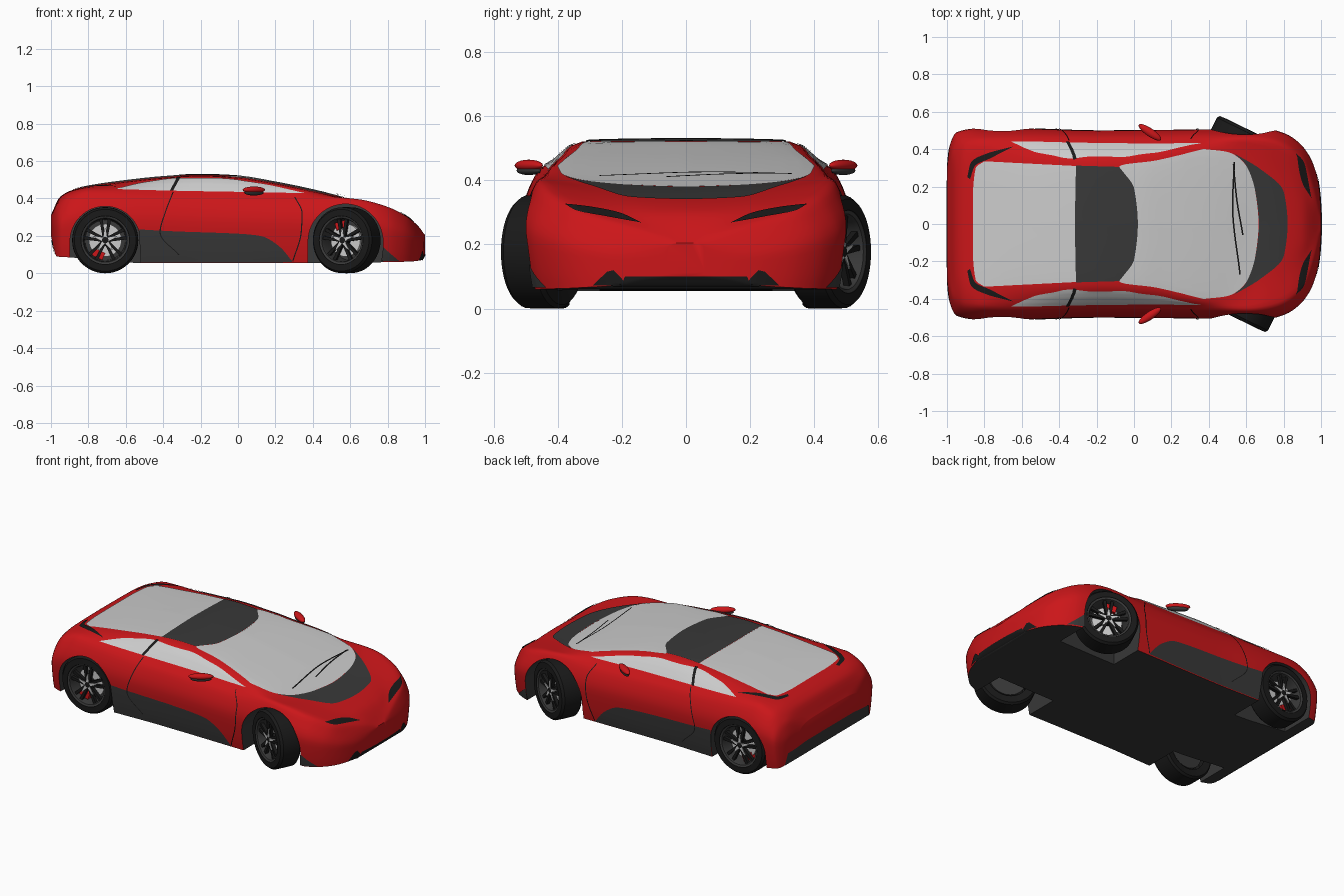
import bpy, bmesh
from math import sin, cos, pi, radians
from mathutils import Vector, Matrix
from mathutils.bvhtree import BVHTree

if "Cube" in bpy.data.objects:
    bpy.data.objects.remove(bpy.data.objects["Cube"])


def material(name, col):
    m = bpy.data.materials.new(name)
    m.diffuse_color = (*col, 1)
    m.use_nodes = True
    m.node_tree.nodes["Principled BSDF"].inputs["Base Color"].default_value = m.diffuse_color
    return m


RED = material("red_paint", (0.6, 0.008, 0.01))
DARK = material("dark_trim", (0.04, 0.04, 0.04))
BLACK = material("black_rubber", (0.01, 0.01, 0.01))


def make(name, verts, faces, *mats):
    me = bpy.data.meshes.new(name)
    me.from_pydata([tuple(v) for v in verts], [], faces)
    for m in mats:
        if m:
            me.materials.append(m)
    ob = bpy.data.objects.new(name, me)
    bpy.context.collection.objects.link(ob)
    return ob


def grid_faces(rows, cols, wrap=False):
    return [(i * cols + j, i * cols + (j + 1) % cols, (i + 1) * cols + (j + 1) % cols, (i + 1) * cols + j)
            for i in range(rows - 1) for j in range(cols if wrap else cols - 1)]


def pchip(xs, ys):
    # smooth curve through keys, without overshoot
    d = [(ys[i + 1] - ys[i]) / (xs[i + 1] - xs[i]) for i in range(len(xs) - 1)]
    m = [d[0]] + [0 if a * b <= 0 else 2 * a * b / (a + b) for a, b in zip(d, d[1:])] + [d[-1]]

    def f(x):
        i = sum(x >= k for k in xs[1:-1])
        h = xs[i + 1] - xs[i]
        t = (x - xs[i]) / h
        return ((1 + 2 * t) * (1 - t) ** 2 * ys[i] + t * (1 - t) ** 2 * h * m[i]
                + t * t * (3 - 2 * t) * ys[i + 1] + t * t * (t - 1) * h * m[i + 1])
    return f


def rail(*keys):
    return pchip([k[0] for k in keys], [k[1] for k in keys])


# Body rails along x: width, floor, shoulder, roof rail, centre line
width = rail((-1, .3), (-.985, .42), (-.95, .49), (-.85, .51), (-.6, .51), (-.2, .5), (.3, .505), (.7, .51),
             (.8, .487), (.88, .437), (.94, .36), (.98, .25), (.995, .15), (1, .06))
floor_z = rail((-1, .2), (-.97, .09), (-.9, .085), (-.5, .055), (.4, .055), (.9, .062), (.98, .07), (1, .1))
sh_y = rail((-1, .25), (-.97, .37), (-.9, .42), (-.6, .44), (0, .435), (.4, .445), (.6, .45), (.75, .425),
            (.9, .33), (1, .05))
sh_z = rail((-1, .3), (-.97, .365), (-.9, .42), (-.8, .45), (-.6, .445), (-.3, .432), (0, .425), (.3, .413),
            (.5, .408), (.65, .395), (.8, .355), (.9, .305), (.97, .245), (1, .2))
rf_y = rail((-1, .18), (-.95, .28), (-.8, .33), (-.5, .33), (-.2, .325), (.1, .345), (.37, .395), (.55, .37),
            (.75, .27), (.9, .2), (1, .03))
rf_z = rail((-1, .31), (-.95, .405), (-.9, .437), (-.8, .462), (-.6, .487), (-.4, .508), (-.2, .52), (0, .508),
            (.2, .477), (.37, .442), (.5, .415), (.6, .395), (.7, .375), (.85, .325), (.95, .262), (1, .205))
mid_z = rail((-1, .312), (-.95, .41), (-.88, .447), (-.8, .466), (-.6, .495), (-.4, .516), (-.2, .527), (0, .519),
             (.2, .487), (.4, .446), (.55, .408), (.65, .38), (.75, .358), (.9, .305), (1, .205))


def half_section(x):
    w, zb, ys, zs = width(x), floor_z(x), sh_y(x), sh_z(x)
    h = zs - zb
    pts = [(w * .95, zb), (w * .975, zb + h * .2), (w, zb + h * .58), (w * .6 + ys * .4, zb + h * .86), (ys, zs),
           (rf_y(x), rf_z(x)), (rf_y(x) * .5, rf_z(x) * .25 + mid_z(x) * .75), (0, mid_z(x))]
    ts = list(range(len(pts)))
    fy, fz = pchip(ts, [p[0] for p in pts]), pchip(ts, [p[1] for p in pts])
    return [(0, zb)] + [(fy(k / 4), fz(k / 4)) for k in range(4 * (len(pts) - 1) + 1)]


# Body shell: closed loft, dark underside
verts, rows = [], 91
for i in range(rows):
    x = sin(pi / 2 * (2 * i / (rows - 1) - 1))
    half = half_section(x)
    ring = half + [(-y, z) for y, z in half[-2:0:-1]]
    verts += [(x, y, z) for y, z in ring]
n = len(ring)
faces = grid_faces(rows, n, True) + [tuple(range(n)), tuple(range((rows - 1) * n, rows * n))]
body = make("body", verts, faces, RED, DARK)
bm = bmesh.new()
bm.from_mesh(body.data)
bmesh.ops.recalc_face_normals(bm, faces=bm.faces)
for f in bm.faces:
    f.material_index = 1 if f.normal.z < -.8 else 0
bvh = BVHTree.FromBMesh(bm)
bm.to_mesh(body.data)
bm.free()

# Wheel arches cut out of the body
cv, cf = [], []
for cx, r in ((-.71, .188), (.575, .2)):
    for s in (1, -1):
        prof = [(cx + r, -.05)] + [(cx + r * cos(pi * k / 32), .17 + r * sin(pi * k / 32)) for k in range(33)]
        prof += [(cx - r, -.05)]
        b, m = len(cv), len(prof)
        cv += [(x, s * y, z) for y in (.27, .7) for x, z in prof]
        cf += [tuple(b + k for k in range(m)), tuple(b + m + k for k in range(m))]
        cf += [(b + k, b + (k + 1) % m, b + m + (k + 1) % m, b + m + k) for k in range(m)]
cutter = make("arch_cutter", cv, cf, RED, DARK)
cutter.hide_render = True
bm = bmesh.new()
bm.from_mesh(cutter.data)
bmesh.ops.recalc_face_normals(bm, faces=bm.faces)
for f in bm.faces:
    f.material_index = 1
bm.to_mesh(cutter.data)
bm.free()
mod = body.modifiers.new("arches", 'BOOLEAN')
mod.operation, mod.solver, mod.object = 'DIFFERENCE', 'EXACT', cutter
bpy.context.view_layer.objects.active = body
bpy.ops.object.modifier_apply(modifier=mod.name)
bpy.data.objects.remove(cutter)


def resample(pts, n):
    s = [0]
    for p, q in zip(pts, pts[1:]):
        s.append(s[-1] + (Vector(q) - Vector(p)).length)
    fs = [pchip(s, [p[c] for p in pts]) for c in (0, 1)]
    return [Vector((fs[0](s[-1] * k / n), fs[1](s[-1] * k / n))) for k in range(n + 1)]


def panel(name, a, b, view, mat, off=.004, n=40, m=10):
    # patch between two outlines, projected on the body along a view axis
    ax, sg = 'xyz'.index(view[1]), (1 if view[0] == '+' else -1)
    d = Vector((0, 0, 0))
    d[ax] = -sg
    A, B, vs = resample(a, n), resample(b, n), []
    for j in range(m + 1):
        for p, q in zip(A, B):
            o = list(p.lerp(q, j / m))
            o.insert(ax, sg * 2)
            hit = bvh.ray_cast(Vector(o), d)
            if hit[0] is None:
                o[ax] = sg * .5
                hit = bvh.find_nearest(Vector(o))
            vs.append(hit[0] + hit[1] * off)
    ob = make(name, vs, grid_faces(m + 1, n + 1), mat)
    if sum(f.normal[ax] for f in ob.data.polygons) * sg < 0:
        ob.data.flip_normals()
    return ob


def strip(name, pts, w, view, mat, off=.006):
    panel(name, pts, [(p[0] + w, p[1]) for p in pts], view, mat, off, 24, 1)


def sym(pts):
    return pts + [(x, -y) for x, y in pts[-2::-1]]


# Glass, roof and cowl seen from above
roof_front = [(-.08, -.305), (-.06, -.28), (0, -.19), (.02, 0)]
panel("windscreen", sym([(.37, -.4), (.12, -.34)] + roof_front),
      sym([(.37, -.4), (.5, -.385), (.6, -.31), (.65, -.16), (.665, 0)]), '+z', None, n=60, m=16)
panel("roof_panel", sym([(-.31, -.312), (-.315, 0)]), sym(roof_front), '+z', DARK, .005)
panel("rear_window", sym([(-.31, -.31), (-.315, 0)]), sym([(-.8, -.335), (-.845, -.3), (-.86, -.15), (-.86, 0)]),
      '+z', None, m=16)
panel("cowl", sym([(.53, -.38), (.6, -.312), (.65, -.162), (.667, 0)]),
      sym([(.53, -.38), (.68, -.29), (.8, -.17), (.82, 0)]), '+z', DARK)
strip("wiper_long", [(.53, .33), (.52, .1), (.56, -.27)], .008, '+z', BLACK, .012)
strip("wiper_short", [(.525, .32), (.54, .15), (.575, -.06)], .008, '+z', BLACK, .012)

# Front lip and rear diffuser
panel("front_lip", [(-.2, .072), (.2, .072)], [(-.19, .1), (.19, .1)], '+x', BLACK)
panel("rear_diffuser", [(-.42, .095), (.42, .095)], [(-.4, .17), (-.2, .19), (.2, .19), (.4, .17)], '-x', DARK)

for s, side in ((1, 'left'), (-1, 'right')):
    v = '+y' if s > 0 else '-y'
    panel("side_window_" + side, [(-.66, .447), (-.35, .439), (0, .433), (.36, .426)],
          [(-.66, .447), (-.5, .484), (-.3, .507), (-.1, .505), (.1, .481), (.36, .426)], v, None)
    strip("door_pillar_" + side, [(-.365, .437), (-.325, .509)], .018, v, BLACK, .007)
    panel("side_skirt_" + side, [(-.52, .058), (-.1, .058), (.29, .06)],
          [(-.53, .235), (-.35, .225), (0, .212), (.12, .2), (.22, .145), (.29, .065)], v, DARK)
    strip("door_seam_rear_" + side, [(-.35, .43), (-.39, .33), (-.42, .22), (-.32, .1)], .006, v, BLACK)
    strip("door_seam_front_" + side, [(.3, .405), (.34, .32), (.335, .22), (.29, .065)], .006, v, BLACK)
    panel("bumper_corner_" + side, [(.765, .066), (.86, .066)], [(.775, .14), (.82, .1)], v, DARK)
    panel("rear_vent_" + side, [(-.875, s * .24), (-.85, s * .31), (-.77, s * .35), (-.65, s * .41)],
          [(-.89, s * .25), (-.87, s * .33), (-.79, s * .375), (-.65, s * .412)], '+z', BLACK)
    panel("headlight_" + side, [(s * .14, .265), (s * .25, .285), (s * .34, .303), (s * .375, .322)],
          [(s * .14, .266), (s * .21, .297), (s * .3, .315), (s * .375, .324)], '+x', BLACK)
    panel("front_vent_" + side, [(s * .18, .072), (s * .29, .072)], [(s * .225, .12), (s * .245, .115)], '+x', BLACK)
    # Door mirror: red cap over a dark base
    for nm, z, size, mat in (("cap", .446, (.072, .022, .018), RED), ("base", .43, (.062, .019, .014), DARK)):
        bpy.ops.mesh.primitive_uv_sphere_add(segments=20, ring_count=10, location=(.085, s * .49, z),
                                             rotation=(0, 0, -s * .6))
        ob = bpy.context.object
        ob.name, ob.scale = "mirror_%s_%s" % (nm, side), size
        ob.data.materials.append(mat)


def lathe(name, prof, mat, mw, n=48):
    vs = [mw @ Vector((r * cos(2 * pi * k / n), y, r * sin(2 * pi * k / n))) for r, y in prof for k in range(n)]
    return make(name, vs, grid_faces(len(prof), n, True), mat)


def bar(name, p, q, w0, w1, y0, y1, mat, mw):
    # tapered bar in the wheel plane, from point p to point q
    p, q = Vector(p), Vector(q)
    t = (q - p).normalized()
    nrm = Vector((-t.y, t.x))
    pts = [p + nrm * w0, q + nrm * w1, q - nrm * w1, p - nrm * w0]
    vs = [mw @ Vector((c.x, y, c.y)) for y in (y0, y1) for c in pts]
    return make(name, vs, [(0, 1, 2, 3), (7, 6, 5, 4)] + [(k, k + 4, (k + 1) % 4 + 4, (k + 1) % 4)
                                                          for k in range(4)], mat)


def polar(r, a):
    return (r * cos(a), r * sin(a))


# Wheels: local +y points outwards, front pair steered
for end, cx, cy, steer in (("front", .58, .447, -26), ("rear", -.71, .43, 0)):
    for s, side in ((1, 'left'), (-1, 'right')):
        tag = "_%s_%s" % (end, side)
        mw = Matrix.Translation((cx, s * cy, .177)) @ Matrix.Rotation(radians(steer) + (0 if s > 0 else pi), 4, 'Z')
        lathe("tyre" + tag, [(.12, -.06), (.165, -.067), (.176, -.055), (.177, 0), (.176, .05), (.165, .064),
                             (.13, .066), (.122, .055)], BLACK, mw)
        lathe("rim" + tag, [(.128, .064), (.118, .06), (.113, .045), (.108, -.05), (0.001, -.05)], DARK, mw)
        lathe("brake_disc" + tag, [(.088, -.01), (.088, .012), (.001, .012)], None, mw, 32)
        lathe("hub" + tag, [(.03, .01), (.028, .048), (.015, .054), (.001, .054)], BLACK, mw, 20)
        a = radians(105 if end == "front" else 245)
        if s < 0:
            a = pi - a
        bar("caliper" + tag, polar(.088, a - .35), polar(.088, a + .35), .02, .02, -.01, .03, RED, mw)
        for k in range(5):
            a = 2 * pi * k / 5 + pi / 2
            for e in (-1, 1):
                bar("spoke" + tag, polar(.022, a + e * .35), polar(.117, a + e * .2), .007, .009, .03, .05, BLACK, mw)
            bar("star" + tag, polar(.01, a), polar(.065, a), .01, .002, .04, .053, None, mw)

bpy.ops.object.select_all(action='SELECT')
bpy.context.view_layer.objects.active = body
bpy.ops.object.shade_smooth_by_angle(angle=radians(35))
